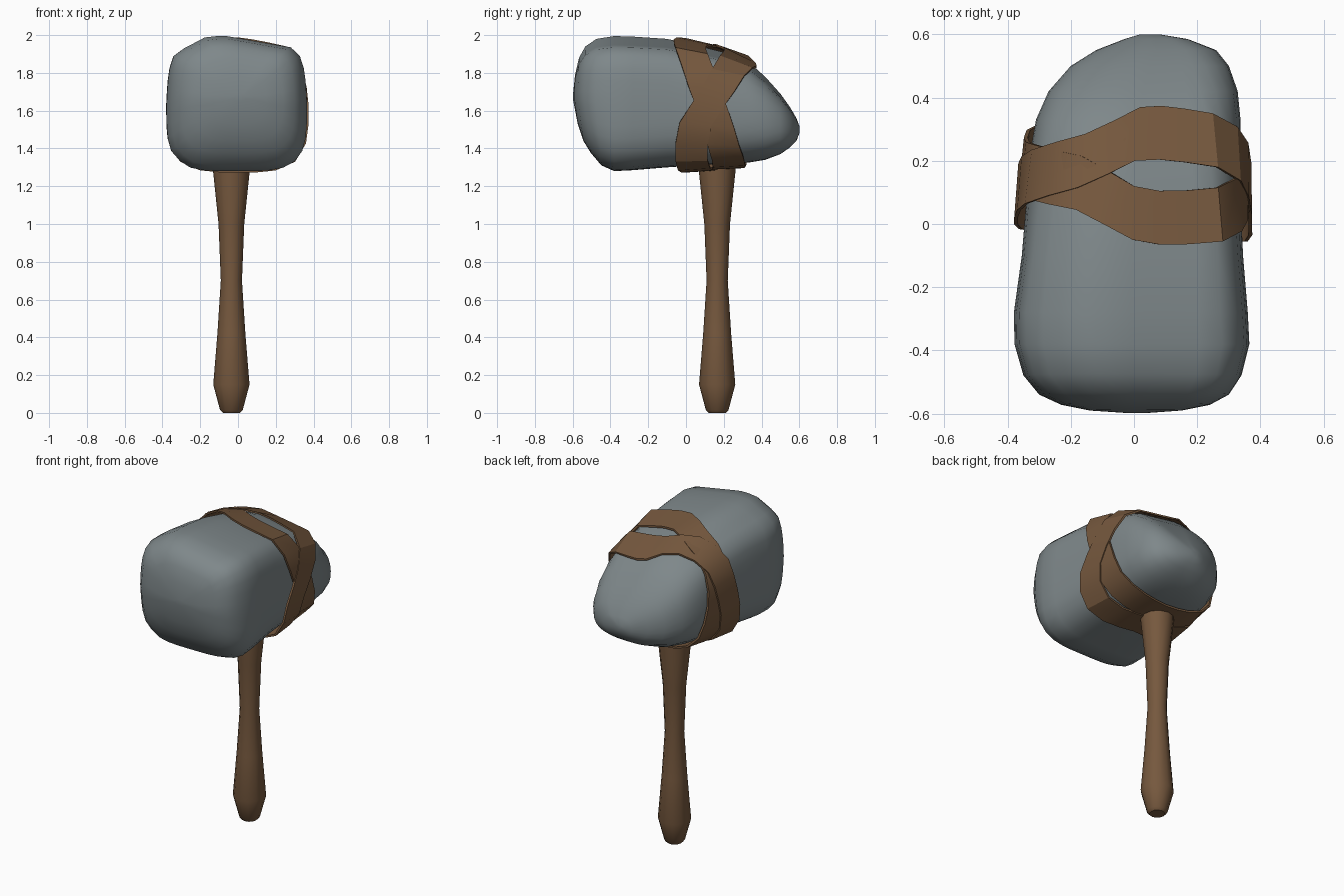
import bpy, bmesh, math

if "Cube" in bpy.data.objects:
    bpy.data.objects.remove(bpy.data.objects["Cube"])

def make(name, verts, faces, color, angle):
    me = bpy.data.meshes.new(name)
    me.from_pydata(verts, [], faces)
    bm = bmesh.new()
    bm.from_mesh(me)
    bmesh.ops.recalc_face_normals(bm, faces=bm.faces)
    bm.to_mesh(me)
    bm.free()
    ob = bpy.data.objects.new(name, me)
    bpy.context.collection.objects.link(ob)
    mat = bpy.data.materials.new(name + "_mat")
    mat.diffuse_color = (*color, 1)
    mat.use_nodes = True
    mat.node_tree.nodes["Principled BSDF"].inputs["Base Color"].default_value = mat.diffuse_color
    me.materials.append(mat)
    bpy.ops.object.select_all(action='DESELECT')
    ob.select_set(True)
    bpy.context.view_layer.objects.active = ob
    bpy.ops.object.shade_smooth_by_angle(angle=math.radians(angle))
    return ob

def loft(rings, caps=True):
    n = len(rings[0])
    verts = [p for r in rings for p in r]
    faces = [(i*n+j, i*n+(j+1) % n, (i+1)*n+(j+1) % n, (i+1)*n+j)
             for i in range(len(rings)-1) for j in range(n)]
    if caps:
        faces += [tuple(range(n))[::-1], tuple(range(len(verts)-n, len(verts)))]
    return verts, faces

def lerp_table(table, u):
    for a, b in zip(table, table[1:]):
        if u <= b[0]:
            f = max(0, (u-a[0])/(b[0]-a[0]))
            return [p+(q-p)*f for p, q in zip(a, b)]
    return table[-1]

# Stone outline stations: y, x min, x max, z min, z max, squareness
STONE = [
    (-0.598, -0.02, 0.04, 1.65, 1.69, 2.5),
    (-0.590, -0.14, 0.15, 1.53, 1.79, 3),
    (-0.572, -0.23, 0.24, 1.44, 1.88, 3.3),
    (-0.54, -0.30, 0.30, 1.375, 1.94, 3.7),
    (-0.48, -0.35, 0.34, 1.31, 1.98, 4),
    (-0.38, -0.378, 0.365, 1.28, 1.995, 4),
    (-0.28, -0.38, 0.36, 1.285, 1.992, 4),
    (-0.10, -0.355, 0.345, 1.30, 1.98, 3.8),
    (0.08, -0.34, 0.337, 1.312, 1.94, 3.6),
    (0.22, -0.33, 0.337, 1.32, 1.905, 3.3),
    (0.33, -0.31, 0.337, 1.325, 1.86, 3.0),
    (0.42, -0.27, 0.328, 1.34, 1.78, 2.9),
    (0.50, -0.20, 0.30, 1.37, 1.69, 2.8),
    (0.55, -0.12, 0.26, 1.405, 1.62, 2.6),
    (0.585, -0.03, 0.17, 1.44, 1.56, 2.4),
    (0.60, 0.02, 0.08, 1.48, 1.52, 2),
]
# Chipped planes on the section: direction in degrees, relative distance
CHIPS = [(118, 1.09), (80, 0.96), (40, 1.19), (222, 1.17), (318, 1.19)]

def stone_point(y, t, grow=0.0):
    _, x0, x1, z0, z1, n = lerp_table(STONE, y)
    a, b = (x1-x0)/2, (z1-z0)/2
    c, s = math.cos(t)/a, math.sin(t)/b
    r = (abs(c)**n + abs(s)**n)**(-1/n)
    for deg, d in CHIPS:
        k = c*math.cos(math.radians(deg)) + s*math.sin(math.radians(deg))
        if k > 0:
            r = min(r, d/k)
    x = (x0+x1)/2 + (r+grow)*math.cos(t)*(1 - 0.05*max(0, r*s))
    z = (z0+z1)/2 + (r+grow)*math.sin(t)
    # front face leans back above and below a ridge
    w = min(1, max(0, (-0.38-y)/0.14))
    return (x, y + w*(0.13*max(0, 1.66-z) + 0.03*max(0, z-1.70)), z)

SEG = 40
make("stone_head", *loft([[stone_point(st[0], 2*math.pi*j/SEG) for j in range(SEG)]
                          for st in STONE]), (0.21, 0.245, 0.255), 60)

# Handle turned around its own axis
HANDLE = [(0, 0.045), (0.015, 0.06), (0.15, 0.096), (0.42, 0.074), (0.70, 0.056),
          (1.0, 0.068), (1.28, 0.097), (1.36, 0.097)]
H = 12
make("handle", *loft([[(-0.035 + r*math.cos(2*math.pi*j/H), 0.165 + r*math.sin(2*math.pi*j/H), z)
                       for j in range(H)] for z, r in HANDLE]), (0.18, 0.098, 0.048), 40)

# Two leather straps crossing on both sides: angle in degrees, centre y
STRAPS = {
    "strap_front": [(0, .135), (22, .08), (45, .03), (70, .015), (90, .035), (120, .13), (150, .165),
                    (175, .18), (200, .22), (225, .24), (270, .22), (310, .23), (340, .18), (360, .135)],
    "strap_back": [(0, .11), (22, .2), (45, .265), (70, .29), (90, .285), (120, .2), (150, .15),
                   (175, .115), (200, .075), (225, .06), (270, .08), (310, .03), (340, .03), (360, .11)],
}
S = 24
for k, (name, path) in enumerate(STRAPS.items()):
    def rail(side, layer):
        return [stone_point(lerp_table(path, 360*j/S)[1] + side, 2*math.pi*j/S, layer + 0.006*k)
                for j in range(S)]
    v, f = loft([rail(-0.085, 0.016), rail(0.085, 0.016), rail(0.085, 0.028),
                 rail(-0.085, 0.028), rail(-0.085, 0.016)], False)
    n = S*4
    make(name, v[:n], [tuple(i % n for i in q) for q in f], (0.18, 0.098, 0.048), 30)
